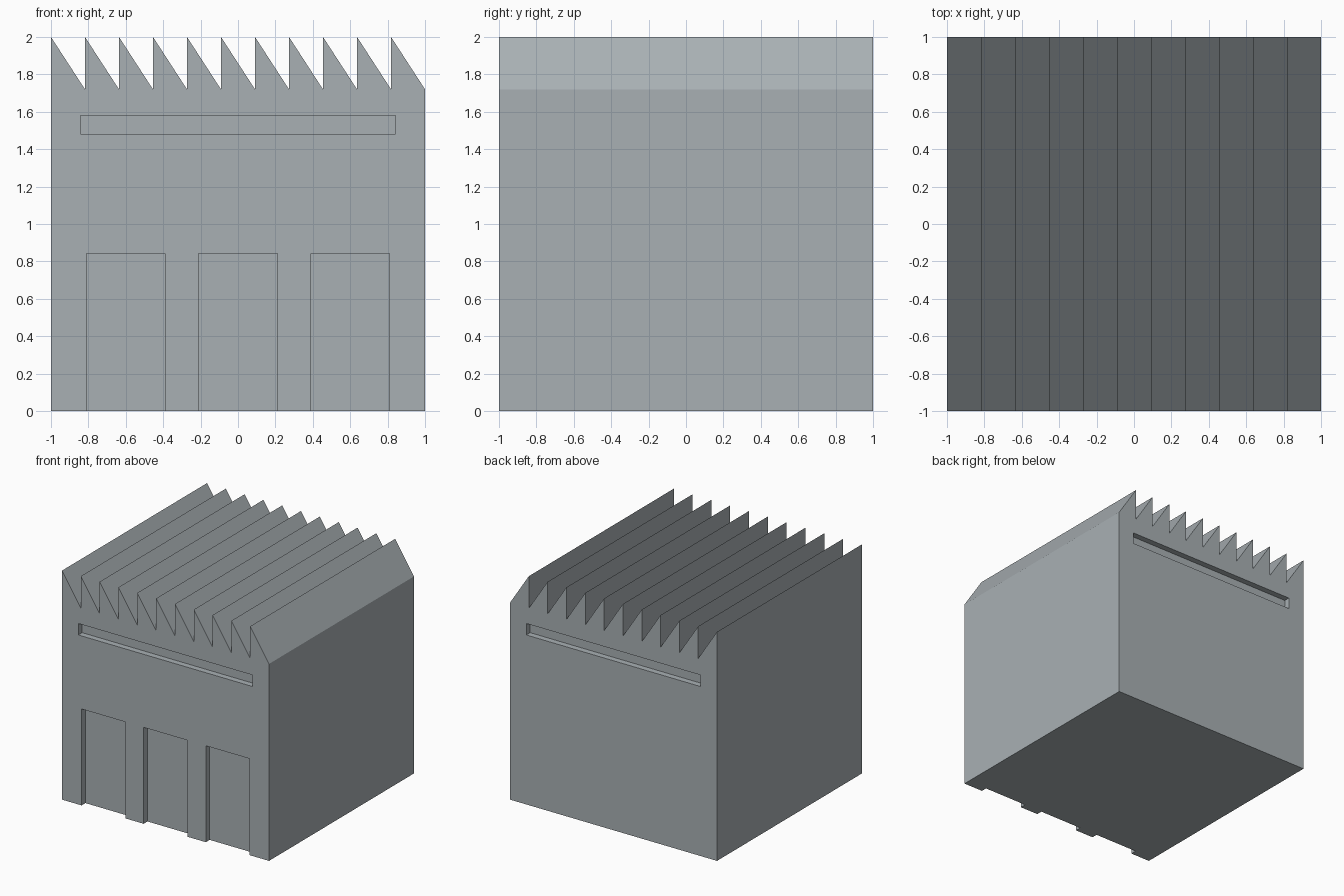
import bpy, bmesh

if "Cube" in bpy.data.objects:
    bpy.data.objects.remove(bpy.data.objects["Cube"])

TEETH, EAVE, TOP, DEPTH = 11, 1.72, 2.0, 0.053


def prism(name, profile, y0, y1):
    """Extrude an (x, z) profile along y from y0 to y1."""
    bm = bmesh.new()
    face = bm.faces.new([bm.verts.new((x, y0, z)) for x, z in profile])
    ext = bmesh.ops.extrude_face_region(bm, geom=[face])
    verts = [v for v in ext["geom"] if isinstance(v, bmesh.types.BMVert)]
    bmesh.ops.translate(bm, verts=verts, vec=(0, y1 - y0, 0))
    bmesh.ops.recalc_face_normals(bm, faces=bm.faces)
    mesh = bpy.data.meshes.new(name)
    bm.to_mesh(mesh)
    bm.free()
    mesh.materials.append(wall)
    obj = bpy.data.objects.new(name, mesh)
    bpy.context.collection.objects.link(obj)
    return obj


def cutter(name, x0, x1, z0, z1, y0, y1):
    obj = prism(name, [(x0, z0), (x1, z0), (x1, z1), (x0, z1)], y0, y1)
    obj.hide_render = True
    return obj


# Blue-grey wall colour
wall = bpy.data.materials.new("blue_grey")
wall.diffuse_color = (0.395, 0.435, 0.455, 1)
wall.use_nodes = True
wall.node_tree.nodes["Principled BSDF"].inputs["Base Color"].default_value = wall.diffuse_color

# Factory hall with a sawtooth roof
pitch = 2 / TEETH
profile = [(-1, 0)]
for i in range(TEETH):
    x = -1 + i * pitch
    if i:
        profile.append((x, EAVE))
    profile.append((x, TOP))
profile += [(1, EAVE), (1, 0)]
hall = prism("factory_hall", profile, -1, 1)

# Three door recesses in the front
cutters = [cutter("door_recess", x - 0.211, x + 0.211, -0.1, 0.842, -1.1, -1 + DEPTH)
           for x in (-0.6, 0, 0.6)]

# Long window slots in the front and back
for y0, y1 in ((-1.1, -1 + DEPTH), (1 - DEPTH, 1.1)):
    cutters.append(cutter("window_slot", -0.842, 0.842, 1.48, 1.58, y0, y1))

for c in cutters:
    mod = hall.modifiers.new(c.name, 'BOOLEAN')
    mod.operation = 'DIFFERENCE'
    mod.solver = 'EXACT'
    mod.object = c

# Apply the cuts and remove the cutters
bpy.context.view_layer.objects.active = hall
hall.select_set(True)
for mod in list(hall.modifiers):
    bpy.ops.object.modifier_apply(modifier=mod.name)
for c in cutters:
    bpy.data.objects.remove(c)
